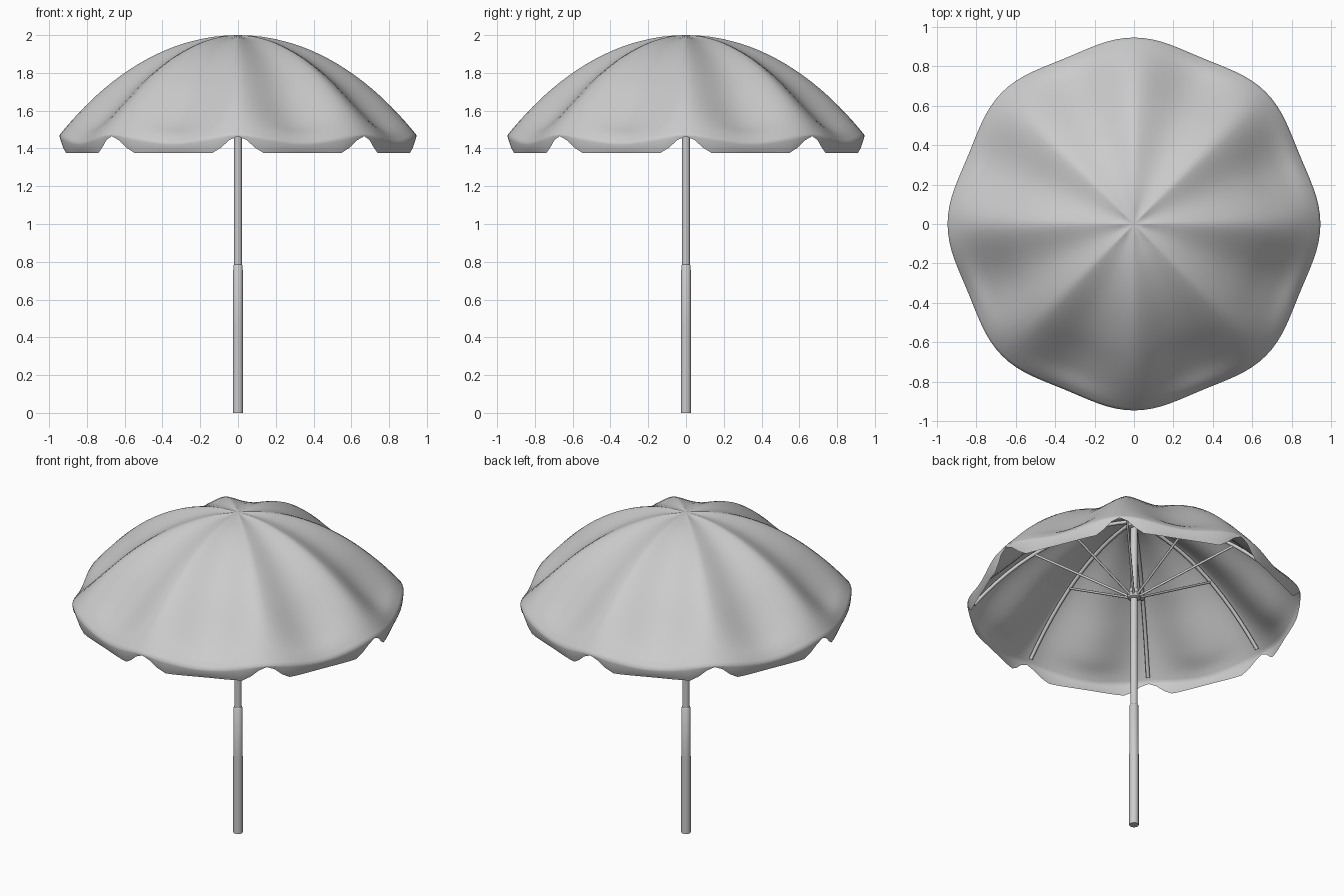
import bpy, bmesh, math
from mathutils import Vector

cube = bpy.data.objects.get("Cube")
if cube:
    bpy.data.objects.remove(cube)

PANELS = 8
STEPS = 16      # columns per panel
ROWS = 22       # rows from apex to shoulder
HEM_ROWS = 5

grey = bpy.data.materials.new("light_grey")
grey.use_nodes = True
grey.diffuse_color = (0.6, 0.6, 0.6, 1)
grey.node_tree.nodes["Principled BSDF"].inputs["Base Color"].default_value = (0.6, 0.6, 0.6, 1)


def finish(name, bm, angle=40):
    bmesh.ops.recalc_face_normals(bm, faces=bm.faces)
    mesh = bpy.data.meshes.new(name)
    bm.to_mesh(mesh)
    bm.free()
    ob = bpy.data.objects.new(name, mesh)
    bpy.context.collection.objects.link(ob)
    mesh.materials.append(grey)
    bpy.ops.object.select_all(action='DESELECT')
    ob.select_set(True)
    bpy.context.view_layer.objects.active = ob
    bpy.ops.object.shade_smooth_by_angle(angle=math.radians(angle))
    return ob


def smooth(x):
    x = max(0.0, min(1.0, x))
    return x * x * (3 - 2 * x)


def rib_height(r):
    return 2 - 0.53 * r ** 2 - 0.07 * r ** 4


# Sagging profile halfway between two ribs
MID = [Vector(p) for p in ((0, 2), (0.2, 1.965), (0.4, 1.872), (0.58, 1.74),
                           (0.71, 1.61), (0.8, 1.525), (0.87, 1.475), (0.91, 1.43))]


def mid_point(t):
    f = t * (len(MID) - 1)
    i = min(int(f), len(MID) - 2)
    u = f - i
    b, c = MID[i], MID[i + 1]
    a = MID[i - 1] if i else b * 2 - c
    d = MID[i + 2] if i + 2 < len(MID) else c * 2 - b
    return 0.5 * (2 * b + (c - a) * u + (2 * a - 5 * b + 4 * c - d) * u * u
                  + (3 * b - a - 3 * c + d) * u ** 3)


def canopy_point(row, col):
    theta = 2 * math.pi * col / (PANELS * STEPS)
    frac = (col % STEPS) / STEPS
    t = min(row / ROWS, 1)
    m = mid_point(t)
    rib_r = m.x * 0.945 / MID[-1].x
    sag = math.sin(math.pi * frac) ** (1.1 + 0.9 * t)
    r = rib_r + (m.x - rib_r) * sag
    z = rib_height(rib_r) + (m.y - rib_height(rib_r)) * sag
    if row > ROWS:  # hanging scalloped hem
        u = (row - ROWS) / HEM_ROWS
        drop = smooth(min(frac, 1 - frac) / 0.2)
        hem_z = 1.465 - 0.09 * drop
        z += (hem_z - z) * u
        r -= 0.014 * drop * u ** 2
    return Vector((r * math.cos(theta), r * math.sin(theta), z))


# Canopy sheet
bm = bmesh.new()
apex = bm.verts.new((0, 0, 2))
count = PANELS * STEPS
rings = [[bm.verts.new(canopy_point(i, j)) for j in range(count)]
         for i in range(1, ROWS + HEM_ROWS + 1)]
for j in range(count):
    k = (j + 1) % count
    bm.faces.new((apex, rings[0][j], rings[0][k]))
    for upper, lower in zip(rings, rings[1:]):
        bm.faces.new((upper[j], lower[j], lower[k], upper[k]))
finish("canopy", bm, 60)


def lathe(name, profile, sides=20):
    bm = bmesh.new()
    loops = [[bm.verts.new((r * math.cos(a), r * math.sin(a), z))
              for a in (2 * math.pi * s / sides for s in range(sides))]
             for r, z in profile]
    for lo, hi in zip(loops, loops[1:]):
        for s in range(sides):
            n = (s + 1) % sides
            bm.faces.new((lo[s], lo[n], hi[n], hi[s]))
    bm.faces.new(loops[0][::-1])
    bm.faces.new(loops[-1])
    return finish(name, bm)


# Pole and its fittings
lathe("lower_pole", [(0.027, 0), (0.027, 0.46), (0.025, 0.78), (0.021, 0.785)])
lathe("upper_pole", [(0.021, 0.77), (0.021, 1.98)])
lathe("runner", [(0.022, 1.475), (0.036, 1.482), (0.036, 1.51), (0.028, 1.515), (0.028, 1.54)])
lathe("top_hub", [(0.022, 1.935), (0.038, 1.942), (0.038, 1.97), (0.022, 1.975)])


def tube(bm, points, radius, sides=8):
    side = (points[-1] - points[0]).cross(Vector((0, 0, 1))).normalized()
    loops = []
    for i, p in enumerate(points):
        along = (points[min(i + 1, len(points) - 1)] - points[max(i - 1, 0)]).normalized()
        up = side.cross(along)
        loops.append([bm.verts.new(p + radius * (side * math.cos(a) + up * math.sin(a)))
                      for a in (2 * math.pi * s / sides for s in range(sides))])
    for lo, hi in zip(loops, loops[1:]):
        for s in range(sides):
            n = (s + 1) % sides
            bm.faces.new((lo[s], lo[n], hi[n], hi[s]))
    bm.faces.new(loops[0][::-1])
    bm.faces.new(loops[-1])


# Curved ribs under the ridges, and straight struts from the runner
ribs, struts = bmesh.new(), bmesh.new()
for p in range(PANELS):
    a = 2 * math.pi * p / PANELS
    out = Vector((math.cos(a), math.sin(a), 0))
    up = Vector((0, 0, 1))
    path = [out * r + up * (rib_height(r) - 0.016 - 0.012 * r)
            for r in (0.03 + 0.88 * i / 14 for i in range(15))]
    tube(ribs, path, 0.011)
    tube(struts, [out * 0.03 + up * 1.497, out * 0.57 + up * 1.8], 0.007)
finish("ribs", ribs, 50)
finish("struts", struts, 50)
